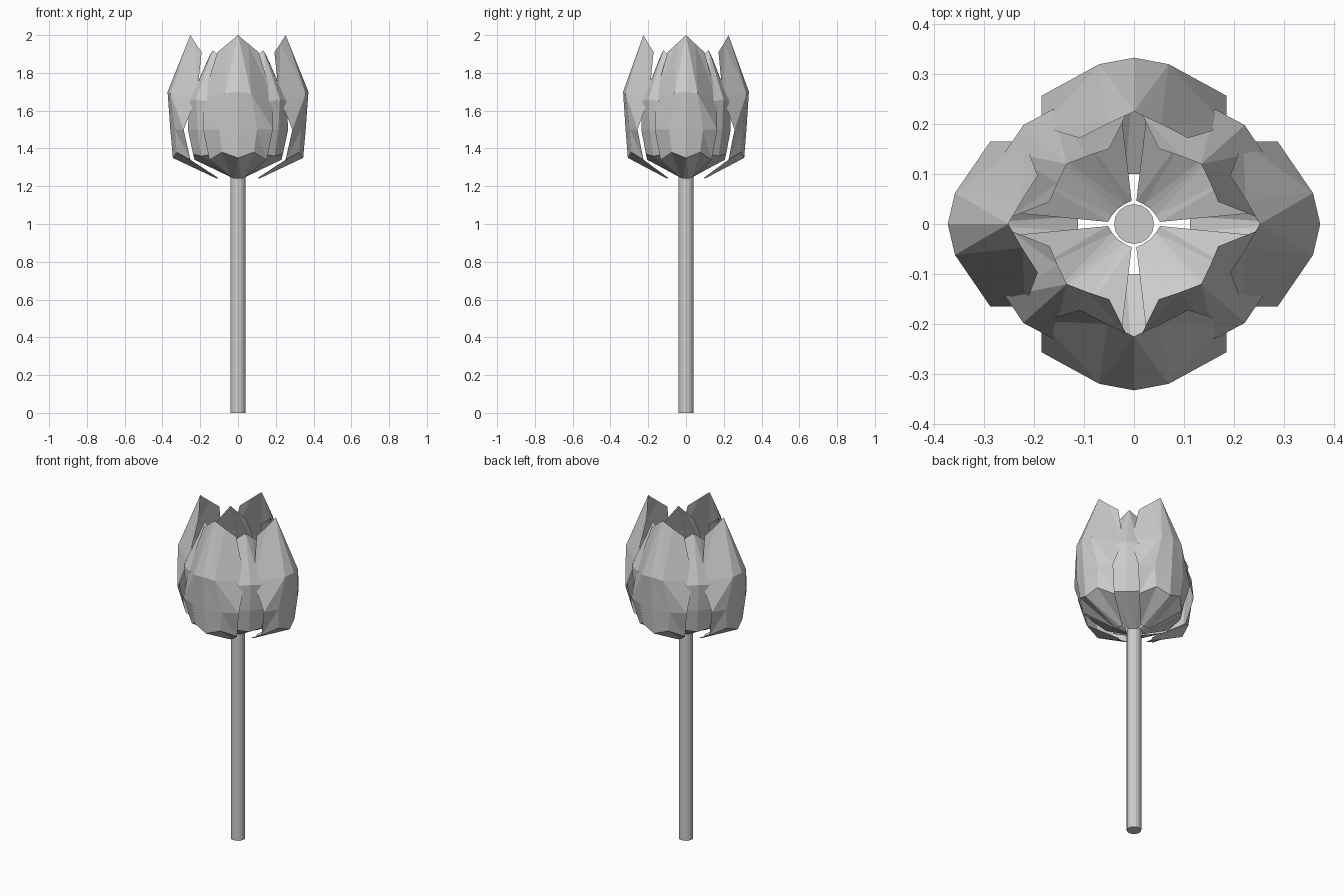
import bpy, bmesh, math

cube = bpy.data.objects.get("Cube")
if cube:
    bpy.data.objects.remove(cube)

grey = bpy.data.materials.new("soft grey")
grey.use_nodes = True
colour = (0.6, 0.6, 0.6, 1)
grey.diffuse_color = colour
grey.node_tree.nodes["Principled BSDF"].inputs["Base Color"].default_value = colour

STRETCH = 1.12  # the bloom is slightly wider than deep

# Half petal rows, base to tip: (half width, distance from axis, height)
# for the centre line, the middle fold and the edge.
OUTER = [
    [(0, .10, 1.24), (.015, .10, 1.24), (.03, .095, 1.245)],
    [(0, .308, 1.35), (.075, .29, 1.38), (.135, .225, 1.34)],
    [(0, .32, 1.50), (.09, .298, 1.50), (.165, .257, 1.50)],
    [(0, .333, 1.70), (.062, .32, 1.69), (.165, .195, 1.67)],
    [(0, .225, 2.0), (.048, .20, 1.955), (.097, .172, 1.91)],
]
INNER = [
    [(0, .042, 1.25), (.015, .040, 1.25), (.030, .036, 1.255)],
    [(0, .245, 1.36), (.07, .23, 1.37), (.13, .16, 1.34)],
    [(0, .27, 1.50), (.085, .25, 1.50), (.15, .185, 1.50)],
    [(0, .28, 1.66), (.06, .265, 1.65), (.145, .165, 1.64)],
    [(0, .17, 1.92), (.038, .155, 1.885), (.075, .138, 1.85)],
]


def finish(bm, name):
    mesh = bpy.data.meshes.new(name)
    bm.to_mesh(mesh)
    bm.free()
    mesh.materials.append(grey)
    obj = bpy.data.objects.new(name, mesh)
    bpy.context.collection.objects.link(obj)


def petal(name, rows, angle):
    bm = bmesh.new()
    c, s = math.cos(angle), math.sin(angle)
    grid = []
    for half in rows:
        full = [(-w, r, z) for w, r, z in half[:0:-1]] + half
        grid.append([bm.verts.new(((r * c - w * s) * STRETCH, r * s + w * c, z))
                     for w, r, z in full])
    for low, high in zip(grid, grid[1:]):
        for i in range(4):
            a, b, d, e = low[i], low[i + 1], high[i + 1], high[i]
            # split each facet with the fold leaning to the centre line
            tris = ((a, b, d), (a, d, e)) if i < 2 else ((a, b, e), (b, d, e))
            for tri in tris:
                bm.faces.new(tri)
    bmesh.ops.dissolve_limit(bm, angle_limit=math.radians(1),
                             verts=bm.verts, edges=bm.edges)
    finish(bm, name)


# Two rings of four petals
for i in range(4):
    petal(f"outer_petal_{i + 1}", OUTER, i * math.pi / 2)
    petal(f"inner_petal_{i + 1}", INNER, (i + .5) * math.pi / 2)

# Stem
bm = bmesh.new()
bmesh.ops.create_cone(bm, cap_ends=True, segments=16, radius1=.04, radius2=.04, depth=1.26)
bmesh.ops.translate(bm, verts=bm.verts, vec=(0, 0, .63))
finish(bm, "stem")
